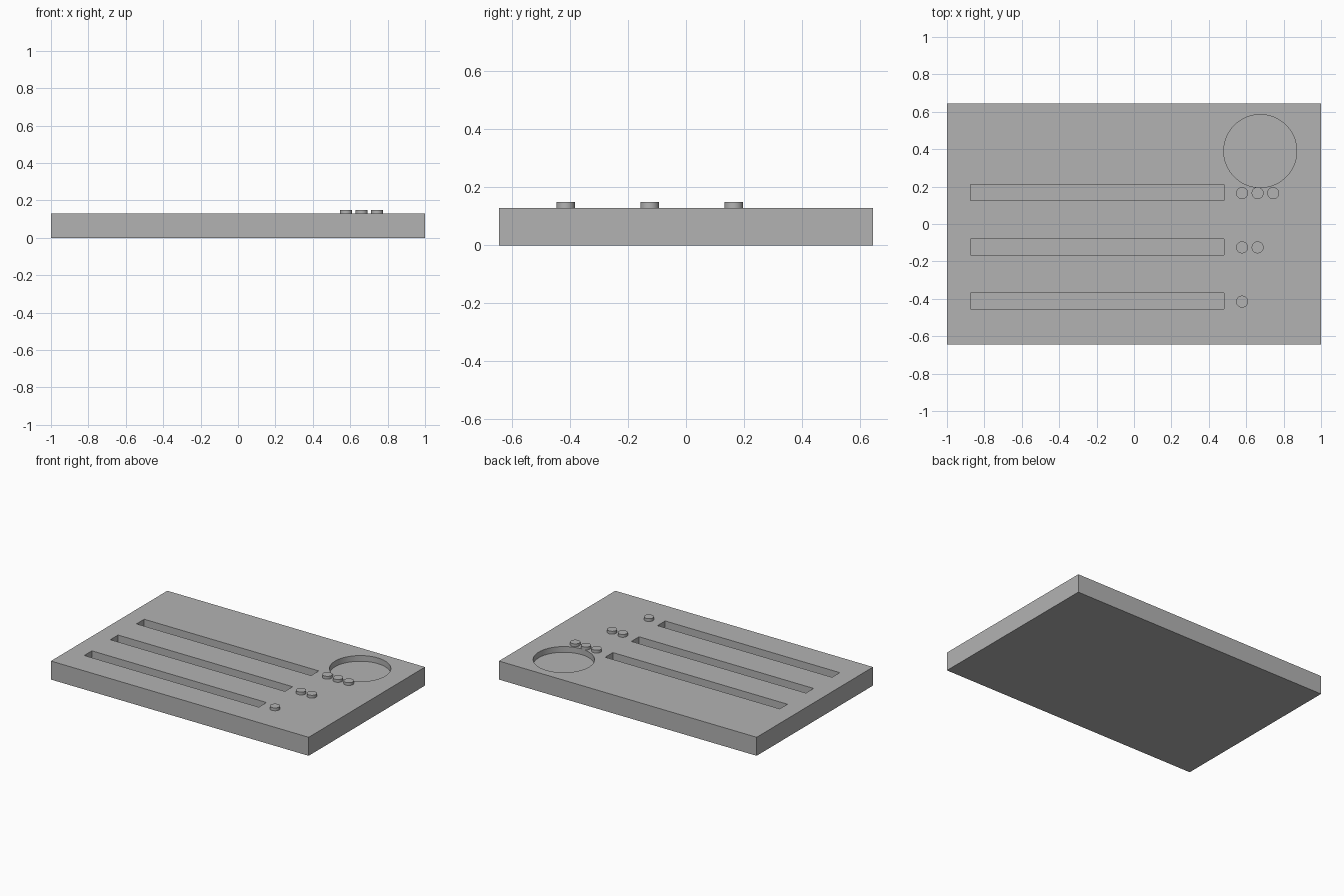
import bpy

cube = bpy.data.objects.get("Cube")
if cube:
    bpy.data.objects.remove(cube, do_unlink=True)

LENGTH, WIDTH, TOP = 2.0, 1.29, 0.13
SLOT_DEPTH, DISH_DEPTH = 0.065, 0.04
ROWS = (-0.415, -0.125, 0.165)

grey = bpy.data.materials.new("plain grey")
grey.use_nodes = True
colour = (0.45, 0.45, 0.45, 1)
grey.diffuse_color = colour
grey.node_tree.nodes["Principled BSDF"].inputs["Base Color"].default_value = colour


def finish(name):
    obj = bpy.context.object
    obj.name = name
    obj.data.materials.append(grey)
    return obj


def box(name, x0, x1, y0, y1, z0, z1):
    bpy.ops.mesh.primitive_cube_add(
        size=1, location=((x0 + x1) / 2, (y0 + y1) / 2, (z0 + z1) / 2))
    obj = finish(name)
    obj.scale = (x1 - x0, y1 - y0, z1 - z0)
    bpy.ops.object.transform_apply(location=False, rotation=False, scale=True)
    return obj


def disc(name, x, y, radius, z0, z1, sides):
    bpy.ops.mesh.primitive_cylinder_add(
        vertices=sides, radius=radius, depth=z1 - z0, location=(x, y, (z0 + z1) / 2))
    return finish(name)


def smooth(obj):
    bpy.ops.object.select_all(action="DESELECT")
    obj.select_set(True)
    bpy.context.view_layer.objects.active = obj
    bpy.ops.object.shade_smooth_by_angle()


# Flat tray
tray = box("tray", -LENGTH / 2, LENGTH / 2, -WIDTH / 2, WIDTH / 2, 0, TOP)

# Cutters: three long slots and a round dish
cutters = [box("slot_cutter", -0.875, 0.48, y - 0.04, y + 0.045, TOP - SLOT_DEPTH, TOP + 0.1)
           for y in ROWS]
cutters.append(disc("dish_cutter", 0.675, 0.39, 0.195, TOP - DISH_DEPTH, TOP + 0.1, 96))

for cutter in cutters:
    cutter.hide_render = True
    cut = tray.modifiers.new("recess", "BOOLEAN")
    cut.operation = "DIFFERENCE"
    cut.solver = "EXACT"
    cut.object = cutter

# Keep the cut tray and drop the cutters
bpy.context.view_layer.update()
carved = bpy.data.meshes.new_from_object(
    tray.evaluated_get(bpy.context.evaluated_depsgraph_get()))
tray.modifiers.clear()
tray.data = carved
for cutter in cutters:
    bpy.data.objects.remove(cutter, do_unlink=True)
smooth(tray)

# Raised counting dots: one, two and three per row
for row, y in enumerate(ROWS):
    for i in range(row + 1):
        smooth(disc(f"dot_row_{row + 1}_{i + 1}", 0.578 + i * 0.083, y, 0.032,
                    TOP - 0.005, TOP + 0.02, 48))
